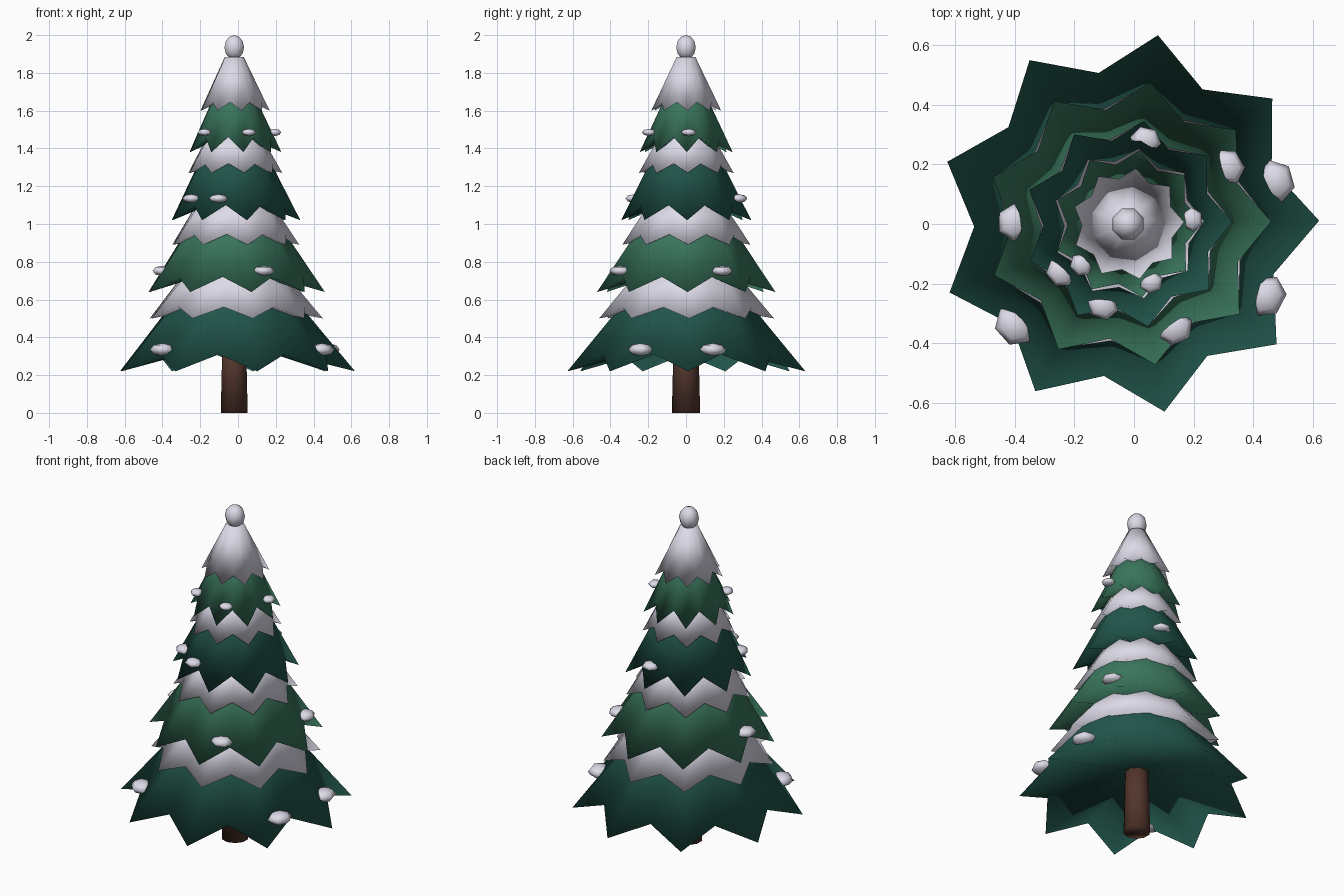
import bpy, bmesh, math
from mathutils import Matrix

if "Cube" in bpy.data.objects:
    bpy.data.objects.remove(bpy.data.objects["Cube"])

CX = -0.02   # tree axis


def material(name, rgb):
    m = bpy.data.materials.new(name)
    m.diffuse_color = (*rgb, 1)
    m.use_nodes = True
    m.node_tree.nodes["Principled BSDF"].inputs["Base Color"].default_value = m.diffuse_color
    return m


DARK = material("dark_green", (0.015, 0.092, 0.07))
LIGHT = material("light_green", (0.041, 0.178, 0.106))
SNOW = material("snow_white", (0.78, 0.77, 0.88))
BARK = material("bark_brown", (0.085, 0.036, 0.025))


def finish(bm, name, mat):
    me = bpy.data.meshes.new(name)
    bmesh.ops.recalc_face_normals(bm, faces=bm.faces[:])
    for f in bm.faces:
        f.smooth = True
    bm.to_mesh(me)
    bm.free()
    me.materials.append(mat)
    ob = bpy.data.objects.new(name, me)
    bpy.context.collection.objects.link(ob)
    return ob


def skirt(name, mat, z0, r0, z1, r1, rise, pinch, points=9, phase=1.0):
    """Closed smooth cone: zigzag hem, round top, hollowed underside."""
    bm = bmesh.new()
    n = points * 2
    hem, top = [], []
    for i in range(n):
        a = math.radians(phase) + 2 * math.pi * i / n
        c, s = math.cos(a), math.sin(a)
        r, z = (r0 * pinch, z0 + rise) if i % 2 else (r0, z0)
        hem.append(bm.verts.new((CX + r * c, r * s, z)))
        top.append(bm.verts.new((CX + r1 * c, r1 * s, z1)))
    under = bm.verts.new((CX, 0, z0 + 0.3 * (z1 - z0)))
    for i in range(n):
        j = (i + 1) % n
        bm.faces.new((hem[i], hem[j], top[j], top[i]))
        bm.faces.new((hem[j], hem[i], under))
    bm.faces.new(top)
    return finish(bm, name, mat)


def blob(name, x, y, z, size, segs, rings, angle=0.0):
    bm = bmesh.new()
    bmesh.ops.create_uvsphere(bm, u_segments=segs, v_segments=rings, radius=1)
    bm.transform(Matrix.Translation((x, y, z)) @ Matrix.Rotation(angle, 4, 'Z')
                 @ Matrix.Diagonal((*size, 1)))
    return finish(bm, name, SNOW)


# Trunk
bm = bmesh.new()
bmesh.ops.create_cone(bm, cap_ends=True, segments=10, radius1=0.075, radius2=0.064, depth=0.45)
bm.transform(Matrix.Translation((CX, 0, 0.225)))
finish(bm, "trunk", BARK)

# Branch tiers
skirt("branches_1", DARK, 0.22, 0.64, 0.76, 0.19, 0.09, 0.805)
skirt("branches_2", LIGHT, 0.64, 0.48, 1.10, 0.17, 0.08, 0.81)
skirt("branches_3", DARK, 1.02, 0.35, 1.47, 0.12, 0.08, 0.81)
skirt("branches_4", LIGHT, 1.38, 0.25, 1.76, 0.07, 0.08, 0.81)

# Snow layers lying on each tier
skirt("snow_layer_1", SNOW, 0.50, 0.47, 0.78, 0.235, 0.06, 0.84, phase=2)
skirt("snow_layer_2", SNOW, 0.89, 0.345, 1.13, 0.185, 0.055, 0.84, phase=2)
skirt("snow_layer_3", SNOW, 1.27, 0.255, 1.49, 0.13, 0.05, 0.84, phase=2)
skirt("snow_cap", SNOW, 1.60, 0.188, 1.885, 0.05, 0.045, 0.82, phase=2)

# Snowball on the tip
blob("top_snowball", CX, 0, 1.935, (0.056, 0.056, 0.065), 8, 6, math.pi / 8)

# Small snow clumps half sunk into the branches: height, size, positions
CLUMPS = [
    (0.335, (0.064, 0.073, 0.034), [(0.475, 0.143), (0.445, -0.242), (-0.40, -0.34)]),
    (0.752, (0.056, 0.063, 0.027), [(-0.403, 0.005), (0.137, -0.349), (0.314, 0.192)]),
    (1.135, (0.047, 0.053, 0.023), [(-0.246, -0.162), (-0.104, -0.274), (0.039, 0.28)]),
    (1.485, (0.037, 0.041, 0.019), [(-0.177, -0.137), (0.058, -0.196), (0.195, 0.015)]),
]
for tier, (z, size, spots) in enumerate(CLUMPS, 1):
    for k, (x, y) in enumerate(spots, 1):
        blob(f"snow_clump_{tier}_{k}", x, y, z, size, 6, 4, math.atan2(y, x - CX))
